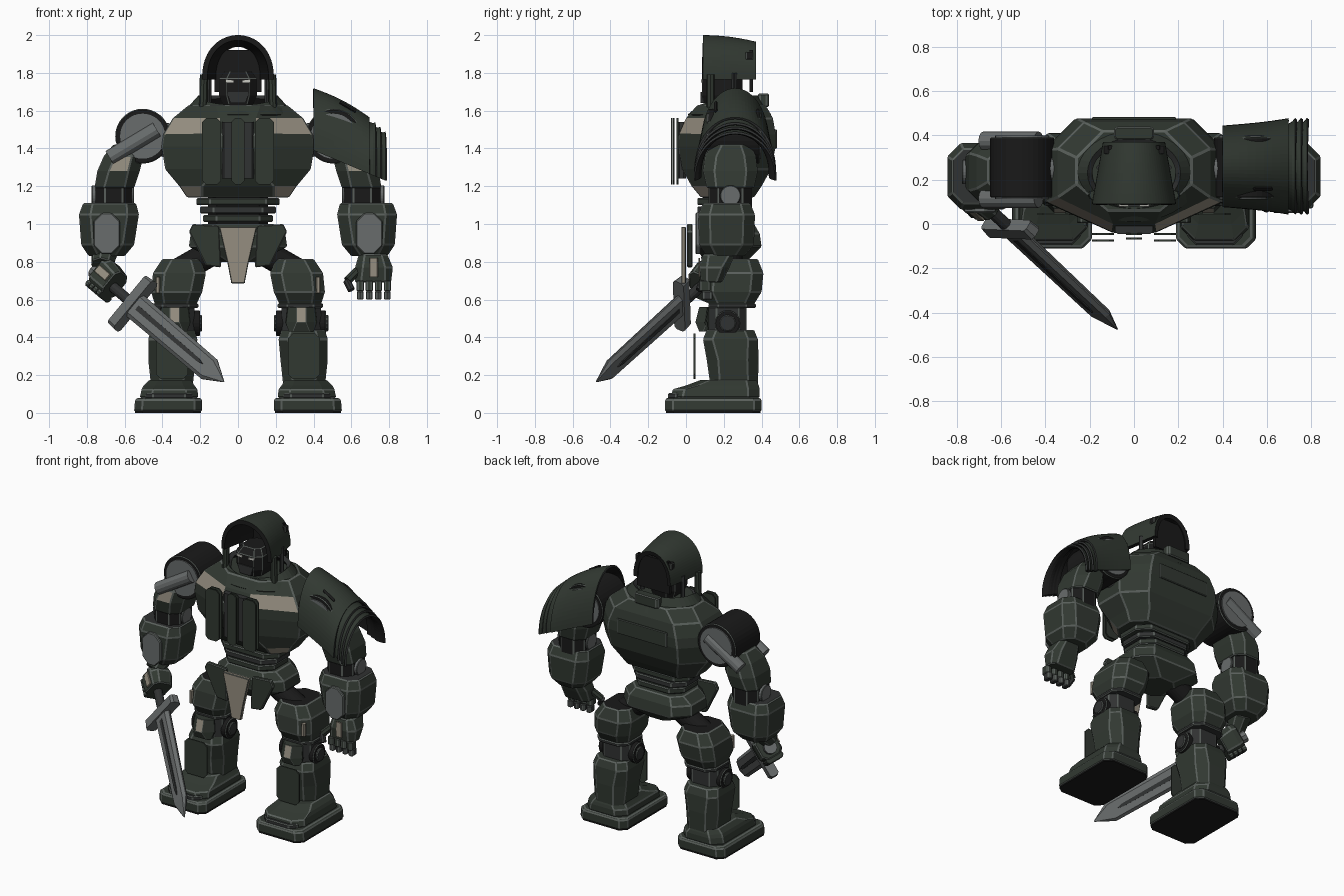
import bpy, bmesh, math
from mathutils import Vector, Matrix

if "Cube" in bpy.data.objects:
    bpy.data.objects.remove(bpy.data.objects["Cube"])

COLORS = [("dark green", (.031, .040, .031)), ("worn edge", (.10, .115, .105)), ("beige", (.30, .27, .215)),
          ("black", (.010, .010, .010)), ("steel grey", (.14, .15, .15)), ("dark grey", (.03, .032, .032)),
          ("pale eye", (.6, .6, .55))]
GREEN, EDGE, BEIGE, BLACK, GREY, DARK, EYE = range(7)
MATS = []
for n, c in COLORS:
    m = bpy.data.materials.new(n)
    m.diffuse_color = (*c, 1)
    m.use_nodes = True
    m.node_tree.nodes["Principled BSDF"].inputs["Base Color"].default_value = m.diffuse_color
    MATS.append(m)


def finish(name, bm, mirror=False, bevel=0.0, matrix=None):
    me = bpy.data.meshes.new(name)
    bm.to_mesh(me)
    bm.free()
    for m in MATS:
        me.materials.append(m)
    o = bpy.data.objects.new(name, me)
    bpy.context.collection.objects.link(o)
    if matrix:
        o.matrix_world = matrix
    if mirror:
        o.modifiers.new("mirror", 'MIRROR').use_mirror_merge = False
    if bevel:
        b = o.modifiers.new("edge", 'BEVEL')
        b.width, b.segments, b.material = bevel, 1, EDGE
        b.limit_method, b.angle_limit = 'ANGLE', math.radians(24)
    return o


def loft(name, rings, mat=GREEN, mirror=False, bevel=.006, patch={}, top=None, matrix=None):
    """Chamfered boxes stacked along z; ring = z, x0, x1, y0, y1, chamfer[, front chamfer in x].
    patch: {(ring, side): colour}"""
    bm = bmesh.new()
    loops = []
    for z, x0, x1, y0, y1, c, *f in rings:
        f = f[0] if f else c
        pts = [(x0+f, y0), (x1-f, y0), (x1, y0+c), (x1, y1-c), (x1-c, y1), (x0+c, y1), (x0, y1-c), (x0, y0+c)]
        loops.append([bm.verts.new((x, y, z)) for x, y in pts])
    for j, (a, b) in enumerate(zip(loops, loops[1:])):
        for i in range(8):
            k = (i+1) % 8
            bm.faces.new((a[i], a[k], b[k], b[i])).material_index = patch.get((j, i), mat)
    bm.faces.new(loops[0][::-1]).material_index = mat
    bm.faces.new(loops[-1]).material_index = mat if top is None else top
    return finish(name, bm, mirror, bevel, matrix)


def box(name, x0, x1, y0, y1, z0, z1, mat=GREEN, c=.012, **kw):
    return loft(name, [(z0, x0, x1, y0, y1, c), (z1, x0, x1, y0, y1, c)], mat, **kw)


def tube(name, p, q, r, mat, r2=None, n=24, mirror=False, bevel=0.0, matrix=None):
    p, q = Vector(p), Vector(q)
    bm = bmesh.new()
    m = Matrix.Translation((p+q)/2) @ (q-p).to_track_quat('Z', 'Y').to_matrix().to_4x4()
    bmesh.ops.create_cone(bm, cap_ends=True, segments=n, radius1=r, radius2=r if r2 is None else r2,
                          depth=(q-p).length, matrix=m)
    for f in bm.faces:
        f.material_index = mat
    return finish(name, bm, mirror, bevel, matrix)


def plate(name, outline, y, t, mat=GREEN, mirror=False, bevel=0.0, matrix=None):
    """Flat plate facing the front from an x-z outline."""
    bm = bmesh.new()
    f = bm.faces.new([bm.verts.new((x, y, z)) for x, z in outline])
    new = bmesh.ops.extrude_face_region(bm, geom=[f])["geom"]
    bmesh.ops.translate(bm, vec=(0, t, 0), verts=[v for v in new if isinstance(v, bmesh.types.BMVert)])
    bmesh.ops.recalc_face_normals(bm, faces=bm.faces)
    for f in bm.faces:
        f.material_index = mat
    return finish(name, bm, mirror, bevel, matrix)


def rounded(x0, x1, z0, z1, c):
    return [(x0+c, z0), (x1-c, z0), (x1, z0+c), (x1, z1-c), (x1-c, z1), (x0+c, z1), (x0, z1-c), (x0, z0+c)]


def sheet(name, f, nu, nv, thick, mat=GREEN, inner=BLACK, rim=BLACK):
    bm = bmesh.new()
    g = [[bm.verts.new(f(i/nu, j/nv)) for i in range(nu+1)] for j in range(nv+1)]
    for j in range(nv):
        for i in range(nu):
            bm.faces.new((g[j][i], g[j][i+1], g[j+1][i+1], g[j+1][i])).material_index = mat
    o = finish(name, bm)
    s = o.modifiers.new("shell", 'SOLIDIFY')
    s.thickness, s.offset = thick, -1
    s.material_offset, s.material_offset_rim = inner-mat, rim-mat
    return o


def collar(u, v):
    a = 2*math.pi*u
    return ((.30-.09*v)*math.cos(a), .23+(.22-.06*v)*math.sin(a), 1.58+v*(.10+.05*min(0, math.sin(a))))


def hood(u, v):
    a = math.pi*u
    return (-(.19-.05*v)*math.cos(a), .09+.28*v, 1.765+(.235-.035*v*v)*math.sin(a)**.85)


# torso, collar, back panel
loft("torso", [(1.14, -.27, .27, .08, .36, .08), (1.20, -.31, .31, .03, .40, .10, .12),
               (1.29, -.385, .385, -.02, .45, .13, .27), (1.41, -.405, .405, -.04, .475, .14, .31),
               (1.475, -.395, .395, -.04, .475, .14, .30), (1.56, -.345, .345, .0, .46, .12, .25),
               (1.63, -.26, .26, .06, .42, .12, .14)],
     patch={(4, 1): BEIGE, (4, 7): BEIGE, (0, 1): BEIGE, (0, 7): BEIGE}, bevel=.007)
sheet("collar", collar, 40, 2, .03, rim=DARK)
box("collar_back_block", -.09, .09, .38, .44, 1.62, 1.69)
box("back_panel", -.19, .19, .468, .482, 1.40, 1.50, c=.004)
for i, (x0, x1, y) in enumerate([(-.19, -.09, -.08), (-.035, .035, -.07), (.09, .19, -.08)]):
    plate(f"chest_strip_{i}", rounded(x0, x1, 1.21, 1.56, .02), y, .009)
    plate(f"chest_strip_{i}_back", rounded(x0, x1, 1.21, 1.56, .02), -.05, .009)
box("chest_vents", -.085, .085, -.046, 0, 1.24, 1.54, DARK, bevel=0)

# head and hood
loft("head", [(1.60, -.07, .07, .11, .28, .03), (1.68, -.10, .10, .085, .30, .04), (1.77, -.10, .10, .085, .30, .04),
              (1.81, -.07, .07, .12, .27, .03)], BLACK, bevel=.003)
plate("eyes", [(.025, 1.75), (.065, 1.75), (.068, 1.765), (.025, 1.76)], .079, .008, EYE, mirror=True)
plate("mouth_guard", [(-.04, 1.64), (.04, 1.64), (.06, 1.70), (-.06, 1.70)], .078, .02, DARK)
sheet("hood", hood, 40, 6, .028)
plate("hood_back_wall", [(-.125, 1.70), (.125, 1.70), (.125, 1.88), (.115, 1.92), (-.115, 1.92), (-.125, 1.88)], .335, .02, BLACK)
tube("hood_posts", (.185, .13, 1.61), (.18, .13, 1.79), .022, GREEN, n=8, mirror=True)
box("hood_rear_posts", .14, .17, .24, .27, 1.62, 1.80, DARK, mirror=True, bevel=0)
box("hood_ports", .10, .138, .315, .355, 1.87, 1.91, BLACK, c=.004, mirror=True, bevel=.004)

# waist and pelvis
for i, (z, h) in enumerate([(1.10, .22), (1.055, .20), (1.01, .185)]):
    box(f"waist_rib_{i}", -h, h, .06, .35, z, z+.038, GREEN if i != 1 else DARK, c=.07)
box("waist_core", -.16, .16, .09, .32, .95, 1.17, BLACK, c=.05, bevel=0)
loft("pelvis", [(.80, -.10, .10, .10, .32, .05), (.88, -.26, .26, .05, .40, .09), (.95, -.25, .25, .05, .39, .09),
                (1.0, -.19, .19, .08, .36, .06)])
plate("hip_flaps", [(.09, .77), (.17, .78), (.20, .84), (.26, .96), (.24, 1.0), (.10, .99)], .005, .03, mirror=True, bevel=.005)
plate("front_plate", [(-.035, .685), (.035, .685), (.055, .79), (.10, .985), (-.10, .985), (-.055, .79)], -.025, .025, BEIGE, bevel=.004)
tube("hip_joints", (.12, .23, .86), (.33, .23, .74), .07, BLACK, mirror=True)

# legs
loft("thighs", [(.575, .22, .44, .12, .36, .05), (.64, .19, .46, .08, .40, .06), (.74, .17, .45, .09, .41, .06),
                (.815, .20, .40, .12, .38, .05)], mirror=True, top=BLACK)
box("thigh_stripes", .412, .437, .094, .12, .635, .72, BEIGE, c=.006, mirror=True, bevel=0)
box("thigh_collars", .21, .45, .12, .37, .555, .58, DARK, c=.05, mirror=True)
tube("knee_axles", (.20, .22, .475), (.465, .22, .475), .068, BLACK, mirror=True, bevel=.005)
tube("knee_caps_side", (.19, .22, .475), (.478, .22, .475), .045, DARK, n=12, mirror=True, bevel=.005)
box("knee_blocks", .23, .44, .12, .32, .42, .56, DARK, c=.04, mirror=True)
loft("kneecaps", [(.43, .27, .40, .07, .14, .02), (.48, .25, .42, .05, .16, .06), (.56, .26, .41, .07, .16, .05)],
     mirror=True, patch={(1, 0): BEIGE})
loft("shins", [(.14, .24, .46, .13, .38, .05), (.28, .225, .475, .11, .385, .06), (.39, .215, .475, .09, .38, .05),
               (.44, .23, .46, .11, .36, .05)], mirror=True)
plate("shin_plates", rounded(.265, .435, .18, .42, .025), .04, .009, mirror=True)

# feet
box("soles", .195, .545, -.105, .395, 0, .02, BLACK, c=.04, mirror=True, bevel=0)
loft("foot_bases", [(.008, .19, .55, -.11, .40, .04), (.07, .19, .545, -.11, .40, .04), (.08, .20, .53, -.10, .39, .04)], mirror=True)
loft("foot_tops", [(.08, .21, .52, -.08, .39, .06), (.125, .215, .51, -.07, .39, .06), (.145, .23, .50, .0, .385, .06),
                   (.175, .25, .47, .08, .37, .05)], mirror=True)
box("toe_ridges", .24, .49, -.095, .02, .075, .105, DARK, c=.04, mirror=True)

# shoulders and arms
tube("shoulder_drums", (.505, .12, 1.465), (.505, .39, 1.465), .145, BLACK, n=36, mirror=True, bevel=.005)
tube("shoulder_discs", (.505, .112, 1.465), (.505, .398, 1.465), .122, GREY, n=32, mirror=True)
tube("shoulder_axles", (.25, .25, 1.43), (.52, .25, 1.46), .09, GREY, mirror=True)
for i, y in enumerate((.115, .375)):
    tube(f"right_arm_strut_{i}", (-.43, y, 1.50), (-.68, y, 1.35), .042, GREY, n=12)
loft("upper_arms", [(1.19, .55, .76, .11, .36, .05), (1.28, .52, .745, .09, .38, .06), (1.36, .50, .71, .10, .37, .06),
                    (1.42, .53, .66, .14, .34, .05)], mirror=True, patch={(1, 0): BEIGE})
box("elbow_blocks", .56, .755, .12, .35, 1.08, 1.22, BLACK, c=.05, mirror=True)
tube("elbow_discs", (.55, .235, 1.15), (.775, .235, 1.15), .055, GREY, mirror=True, bevel=.004)
loft("forearms", [(.83, .60, .79, .11, .31, .05), (.89, .55, .83, .07, .36, .06), (1.05, .525, .842, .065, .365, .06),
                  (1.11, .54, .82, .09, .34, .05)], mirror=True, top=DARK)
plate("forearm_ovals", rounded(.625, .765, .84, 1.06, .045), .05, .03, GREY, mirror=True, bevel=.006)

# open left hand
loft("left_palm", [(.69, .62, .81, .08, .19, .03), (.77, .62, .82, .07, .23, .04), (.84, .64, .79, .09, .26, .03)])
box("left_hand_plate", .695, .74, .065, .075, .72, .82, BEIGE, c=.003, bevel=0)
for i in range(4):
    x = .628+i*.048
    box(f"left_finger_upper_{i}", x, x+.038, .07, .13, .645, .70, c=.008, bevel=.004)
    box(f"left_finger_tip_{i}", x+.002, x+.036, .085, .14, .60, .645, DARK, c=.008, bevel=.004)
tube("left_thumb_base", (.63, .12, .75), (.58, .09, .70), .024, GREEN, n=8)
tube("left_thumb_tip", (.575, .09, .70), (.60, .07, .65), .02, DARK, n=8)

# sword, built along its own z axis, and the fist around its grip
d = Vector((.485, -.455, -.415)).normalized()
u = Vector((.65, -.04, .76))
u = (u-d*u.dot(d)).normalized()
v = d.cross(u)
S = Matrix.Translation((-.56, -.02, .58)) @ Matrix((u, v, d)).transposed().to_4x4()
loft("sword_blade", [(0, -.072, .072, -.024, .024, .020), (.66, -.066, .066, -.020, .020, .017),
                     (.784, -.003, .003, -.002, .002, .0005)], GREY, bevel=0, matrix=S)
for i, y in enumerate((-.027, .02)):
    plate(f"sword_groove_{i}", [(-.014, .06), (.014, .06), (.010, .58), (0, .62), (-.010, .58)], y, .007, DARK, matrix=S)
loft("sword_guard", [(-.03, -.16, .16, -.03, .03, .012), (.03, -.165, .165, -.035, .035, .015)], GREY, bevel=0, matrix=S)
tube("sword_grip", (0, 0, -.30), (0, 0, 0), .028, DARK, n=12, matrix=S)
tube("sword_pommel", (0, 0, -.325), (0, 0, -.27), .042, GREY, n=10, matrix=S)
loft("right_fist", [(-.285, -.06, .095, -.07, .07, .03), (-.25, -.07, .105, -.08, .08, .035),
                    (-.16, -.065, .09, -.07, .07, .03)], matrix=S)
box("right_hand_plate", .0, .045, .07, .083, -.265, -.175, BEIGE, c=.003, bevel=0, matrix=S)
for i in range(4):
    z = -.28+i*.031
    box(f"right_finger_{i}", -.088, -.045, -.06, .06, z, z+.027, GREEN, c=.014, bevel=.003, matrix=S)
tube("right_wrist", (-.70, .20, .87), (-.72, .12, .78), .075, GREEN, r2=.06, n=8, bevel=.005)


# left pauldron: arched shell with overlapping flared lames at the outer end
def pauldron(v0, v1, g0, g1):
    def f(s, t):
        w, a, g = v0+(v1-v0)*t, math.pi*s, g0+(g1-g0)*t**3
        bot = 1.39-.16*w
        top = 1.715-.235*w+.03*math.sin(math.pi*w)
        return (.40+.38*w, .26+(.18+.03*w+g)*math.cos(a), bot+(top+g-bot)*math.sin(a)**.9)
    return f


for i, (v0, v1, g0, g1) in enumerate([(0, .78, .004, .014), (.72, .86, -.012, .012), (.80, .93, -.014, .011), (.87, 1, -.016, .009)]):
    sheet(f"pauldron_lame_{i}", pauldron(v0, v1, g0, g1), 36, 8 if i == 0 else 4, .012, rim=DARK)
loft("pauldron_slit", [(0, -.05, .05, -.008, .008, .005), (.008, -.05, .05, -.008, .008, .005)], BLACK, bevel=0,
     matrix=Matrix.Translation((.58, .16, 1.618)) @ Matrix.Rotation(.53, 4, 'Y') @ Matrix.Rotation(.7, 4, 'X'))
